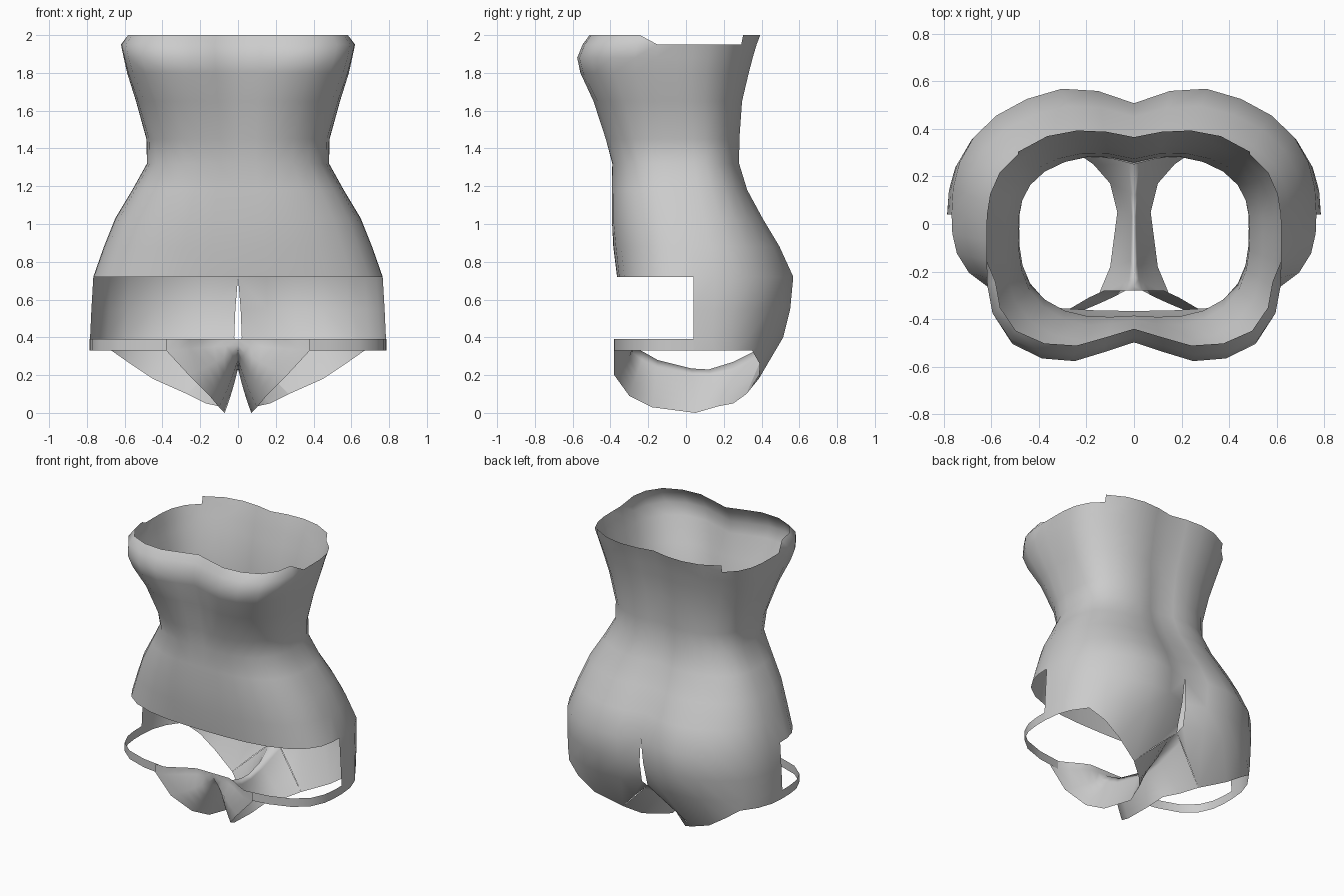
import bpy, bmesh, math
from mathutils import Vector

fabric = bpy.data.materials.new("grey_fabric")
fabric.diffuse_color = (0.6, 0.6, 0.6, 1)
SEG = 16  # columns from front centre (0) over the side (8) to back centre (16)


def ring(z, w, yc, front, back, dent_f, dent_b, nf, nb):
    """Half cross-section: superellipse with a crease at front and back centre."""
    pts = []
    for i in range(SEG + 1):
        t = math.pi * (i / SEG - 0.5)
        c, s = abs(math.cos(t)), math.sin(t)
        n = nf if s < 0 else nb
        r = (c ** n + abs(s) ** n) ** (-1 / n)
        x = w * c * r if 0 < i < SEG else 0.0
        if s < 0:
            y = yc + (yc - front) * s * r + dent_f * max(0, 1 - x / (0.45 * w))
        else:
            y = yc + (back - yc) * s * r - dent_b * max(0, 1 - x / (0.3 * w))
        pts.append(Vector((x, y, z)))
    return pts


def loft(name, rows, keep=lambda r, i: True):
    """Skin rows of points, mirror over x, shade smooth."""
    bm = bmesh.new()
    grid = [[bm.verts.new(p) for p in row] for row in rows]
    for r in range(len(grid) - 1):
        for i in range(len(grid[r]) - 1):
            if keep(r, i):
                bm.faces.new((grid[r][i], grid[r][i + 1],
                              grid[r + 1][i + 1], grid[r + 1][i]))
    bmesh.ops.remove_doubles(bm, verts=bm.verts[:], dist=0.0005)
    loose = [v for v in bm.verts if not v.link_faces]
    bmesh.ops.delete(bm, geom=loose, context='VERTS')
    for f in bm.faces:
        f.smooth = True
    me = bpy.data.meshes.new(name)
    bm.to_mesh(me)
    bm.free()
    me.materials.append(fabric)
    ob = bpy.data.objects.new(name, me)
    bpy.context.collection.objects.link(ob)
    mod = ob.modifiers.new("mirror", 'MIRROR')
    mod.use_axis[0] = True
    mod.merge_threshold = 0.001
    return ob


# Seat panels: back half below the hem, split by a narrow centre slit
seat = [ring(*p) for p in (
    (0.40, 0.783, 0.04, -0.38, 0.535, 0.0, 0.07, 4, 2.5),
    (0.55, 0.776, 0.04, -0.37, 0.575, 0.0, 0.075, 4, 2.45))]
for row, gap in zip(seat, (0.02, 0.014)):
    row[-1].x = gap
bottom = [Vector(p) for p in (
    (0.785, 0.04, 0.33), (0.775, 0.15, 0.33), (0.74, 0.25, 0.33),
    (0.67, 0.35, 0.33), (0.57, 0.39, 0.26), (0.45, 0.385, 0.18),
    (0.27, 0.32, 0.10), (0.14, 0.375, 0.23), (0.0, 0.43, 0.36))]
seat.insert(0, seat[0][:8] + bottom)

# Bodice: hip hem up to the bust rim
bodice = [ring(*p) for p in (
    (0.72, 0.766, 0.04, -0.365, 0.592, 0.0, 0.085, 2.8, 2.45),
    (0.88, 0.71, 0.03, -0.385, 0.515, 0.0, 0.065, 2.7, 2.5),
    (1.03, 0.65, 0.02, -0.40, 0.42, 0.01, 0.05, 2.7, 2.6),
    (1.18, 0.56, 0.00, -0.40, 0.335, 0.01, 0.04, 2.8, 2.7),
    (1.32, 0.482, -0.02, -0.40, 0.29, 0.015, 0.04, 2.8, 2.8),
    (1.45, 0.485, -0.03, -0.44, 0.293, 0.035, 0.035, 2.8, 2.7),
    (1.65, 0.54, -0.04, -0.505, 0.308, 0.06, 0.035, 3.1, 2.7),
    (1.80, 0.587, -0.05, -0.572, 0.345, 0.085, 0.035, 3.7, 2.7),
    (1.88, 0.605, -0.05, -0.587, 0.365, 0.09, 0.035, 4.1, 2.8),
    (1.95, 0.62, -0.05, -0.558, 0.385, 0.085, 0.035, 4.1, 2.9),
    (2.00, 0.585, -0.05, -0.52, 0.40, 0.08, 0.035, 4.2, 3.3))]
# The rim dips at the sides and steps up again at the back
for i in range(7, 12):
    bodice[-1][i] = bodice[-2][i].copy()
bodice[-1][12] = bodice[-2][12] + Vector((0, 0.01, 0.05))


def body_faces(r, i):
    if r < 3:  # below the hem only the back half exists
        return i >= 8
    return r < 12 or i < 7 or i >= 12


loft("bodice", seat + bodice, body_faces)


def dip(x):
    """Depth of the front panel: flat at the centre, forward at the thighs."""
    return -0.28 - 0.1 * min(1, max(0, (x - 0.14) / 0.17))


# Thin strap around the front of each thigh
strap = [ring(z, 0.785, 0.04, -0.385, 0.53, 0.0, 0.0, 3.3, 2.6)[2:9]
         for z in (0.33, 0.39)]
loft("front_strap", strap)

# Gusset: inverted V from the centre ridge down to each leg opening
ridge = ((0, -0.28, 0.39), (0, -0.28, 0.36), (0, -0.26, 0.34),
         (0, -0.22, 0.32), (0, -0.15, 0.28), (0, 0.03, 0.235),
         (0, 0.12, 0.23), (0, 0.25, 0.27), (0, 0.43, 0.36))
edge = ((0.38, -0.38, 0.39), (0.38, -0.38, 0.33), (0.26, -0.38, 0.20),
        (0.15, -0.30, 0.09), (0.10, -0.18, 0.03), (0.07, 0.05, 0.0),
        (0.10, 0.17, 0.035), (0.17, 0.25, 0.05), (0.27, 0.32, 0.10))
gusset = []
for k in range(7):
    u = k / 6
    row = []
    for j, (a, b) in enumerate(zip(ridge, edge)):
        p = Vector(a).lerp(Vector(b), u)
        if j < 2:
            p.y = dip(p.x)
        elif j < 8:
            p.x -= 0.06 * b[0] * math.sin(math.pi * u)  # hollow inner thigh
        row.append(p)
    gusset.append(row)
loft("gusset", gusset)
